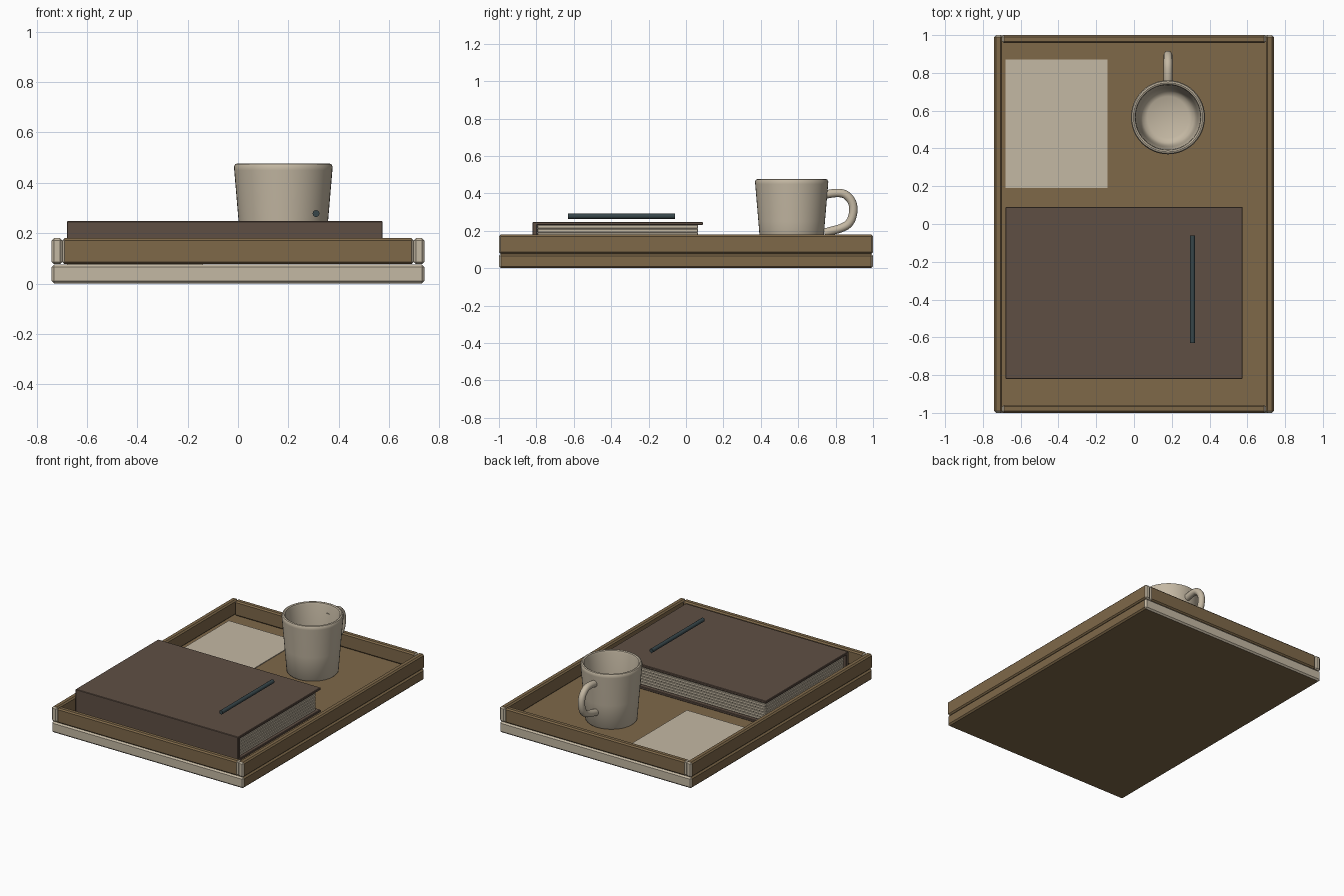
import bpy, bmesh, math
from mathutils import Vector

if "Cube" in bpy.data.objects:
    bpy.data.objects.remove(bpy.data.objects["Cube"])


def material(name, rgb):
    m = bpy.data.materials.new(name)
    lin = [(c / 255 / 12.92 if c < 10 else ((c / 255 + 0.055) / 1.055) ** 2.4) for c in rgb]
    m.diffuse_color = (*lin, 1)
    m.use_nodes = True
    m.node_tree.nodes["Principled BSDF"].inputs["Base Color"].default_value = m.diffuse_color
    return m


WOOD = material("brown wood", (126, 104, 73))
CREAM = material("warm cream", (196, 184, 163))
COVER = material("dark leather", (95, 79, 68))
PEN = material("slate pen", (55, 70, 74))


def finish(bm, name, mats):
    bmesh.ops.recalc_face_normals(bm, faces=bm.faces[:])
    me = bpy.data.meshes.new(name)
    bm.to_mesh(me)
    bm.free()
    for m in mats:
        me.materials.append(m)
    ob = bpy.data.objects.new(name, me)
    bpy.context.collection.objects.link(ob)
    return ob


def smooth(ob):
    bpy.ops.object.select_all(action='DESELECT')
    bpy.context.view_layer.objects.active = ob
    ob.select_set(True)
    bpy.ops.object.shade_smooth_by_angle(angle=math.radians(40))


def box(name, lo, hi, mat, bevel=0.0, grain=None):
    """Chamfered box; faces pointing along the grain axis become end grain."""
    bm = bmesh.new()
    bmesh.ops.create_cube(bm, size=1)
    for v in bm.verts:
        v.co = Vector([(a + b) / 2 + c * (b - a) for a, b, c in zip(lo, hi, v.co)])
    if bevel:
        bmesh.ops.bevel(bm, geom=bm.edges[:], offset=bevel, segments=1, affect='EDGES')
    bmesh.ops.recalc_face_normals(bm, faces=bm.faces[:])
    mats = [mat]
    if grain is not None:
        mats.append(CREAM)
        bm.normal_update()
        for f in bm.faces:
            f.material_index = int(abs(f.normal[grain]) > 0.5)
    return finish(bm, name, mats)


# Tray: base board with pale end grain, two long rails, two short rails
W, L, T = 0.74, 1.0, 0.042
box("tray_base", (-W, -L, 0), (W, L, 0.076), WOOD, 0.01, grain=1)
for s, side in ((-1, "left"), (1, "right")):
    a, b = sorted((s * W, s * (W - T)))
    box(f"tray_rail_{side}", (a, -L, 0.077), (b, L, 0.18), WOOD, 0.009, grain=1)
for s, side in ((-1, "front"), (1, "back")):
    a, b = sorted((s * L, s * (L - T)))
    box(f"tray_rail_{side}", (T - W, a, 0.077), (W - T, b, 0.18), WOOD, 0.009, grain=0)

# Book: two covers, spine and page layers with slight ledges
X0, X1, Y0, Y1, Z0, Z1, C = -0.68, 0.575, -0.82, 0.09, 0.077, 0.248, 0.017
box("book_back_cover", (X0, Y0, Z0), (X1, Y1, Z0 + C), COVER, 0.003)
box("book_front_cover", (X0, Y0, Z1 - C), (X1, Y1, Z1), COVER, 0.003)
box("book_spine", (X0, Y0, Z0), (X1, Y0 + 0.025, Z1), COVER, 0.003)
N = 7
step = (Z1 - Z0 - 2 * C) / N
for i in range(N):
    z = Z0 + C + i * step
    box(f"book_pages_{i + 1}", (X0 + 0.02, Y0 + 0.025, z), (X1 - 0.02, 0.065, z + step), CREAM, 0.003)

# Loose sheet of paper on the tray floor
box("paper_sheet", (-0.68, 0.19, 0.076), (-0.14, 0.87, 0.081), CREAM)

# Pen lying above the book
bm = bmesh.new()
bmesh.ops.create_cone(bm, cap_ends=True, segments=16, radius1=0.0135, radius2=0.0135, depth=0.57)
for v in bm.verts:
    v.co = Vector((0.31 + v.co.x, -0.345 + v.co.z, 0.278 + v.co.y))
smooth(finish(bm, "pen", [PEN]))

# Mug: one closed lathe profile (outside, rounded rim, inside bowl)
CX, CY = 0.18, 0.565
profile = [(0, 0.078), (0.158, 0.078), (0.165, 0.086), (0.178, 0.25), (0.195, 0.45),
           (0.196, 0.464), (0.191, 0.474), (0.183, 0.477), (0.175, 0.473), (0.171, 0.46),
           (0.157, 0.25), (0.148, 0.14), (0.135, 0.113), (0.11, 0.1), (0, 0.097)]
bm = bmesh.new()
pts = [bm.verts.new((CX + r, CY, z)) for r, z in profile]
edges = [bm.edges.new(p) for p in zip(pts, pts[1:])]
bmesh.ops.spin(bm, geom=pts + edges, cent=(CX, CY, 0), axis=(0, 0, 1),
               angle=math.tau, steps=48, use_merge=False)
bmesh.ops.remove_doubles(bm, verts=bm.verts[:], dist=0.0002)
smooth(finish(bm, "mug", [CREAM]))

# Mug handle: tube swept along a smooth path
path = [(0.735, 0.392), (0.80, 0.402), (0.85, 0.395), (0.887, 0.355), (0.894, 0.30),
        (0.875, 0.245), (0.83, 0.215), (0.74, 0.19)]
P = [Vector((CX, y, z)) for y, z in path]
ext = [2 * P[0] - P[1]] + P + [2 * P[-1] - P[-2]]
curve = []
for i in range(1, len(ext) - 2):
    a, b, c, d = ext[i - 1:i + 3]
    for k in range(4):
        t = k / 4
        curve.append(0.5 * (2 * b + (c - a) * t + (2 * a - 5 * b + 4 * c - d) * t ** 2
                            + (3 * b - a - 3 * c + d) * t ** 3))
curve.append(P[-1])
bm = bmesh.new()
rings, S, R = [], 14, 0.023
side = Vector((1, 0, 0))
for i, p in enumerate(curve):
    tan = (curve[min(i + 1, len(curve) - 1)] - curve[max(i - 1, 0)]).normalized()
    up = tan.cross(side)
    rings.append([bm.verts.new(p + R * (side * math.cos(math.tau * j / S) + up * math.sin(math.tau * j / S)))
                  for j in range(S)])
for r, q in zip(rings, rings[1:]):
    for j in range(S):
        bm.faces.new((r[j], r[(j + 1) % S], q[(j + 1) % S], q[j]))
bm.faces.new(rings[0])
bm.faces.new(rings[-1])
smooth(finish(bm, "mug_handle", [CREAM]))
